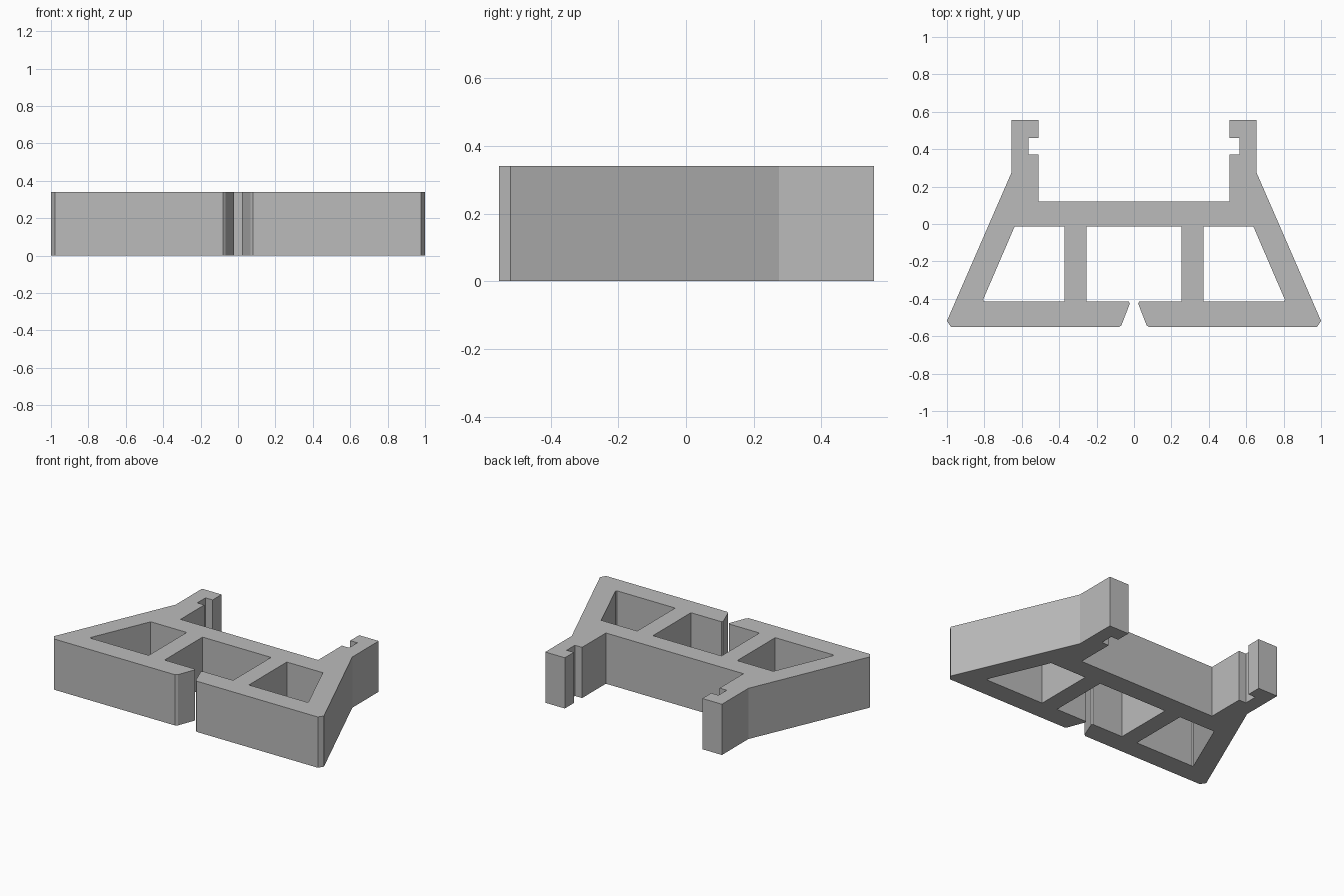
import bpy
import bmesh

cube = bpy.data.objects.get("Cube")
if cube:
    bpy.data.objects.remove(cube, do_unlink=True)

HEIGHT = 0.34

grey = bpy.data.materials.new("plain grey")
grey.use_nodes = True
colour = (0.5, 0.5, 0.5, 1)
grey.diffuse_color = colour
grey.node_tree.nodes["Principled BSDF"].inputs["Base Color"].default_value = colour


def mirrored(points):
    return [(-x, y) for x, y in reversed(points)]


# Left half of the outline: notched arm, sloped side, base, slot lip, middle cell
half = [
    (0.51, 0.12), (0.51, 0.372), (0.563, 0.372), (0.563, 0.46),
    (0.51, 0.46), (0.51, 0.555), (0.655, 0.555), (0.655, 0.275),
    (1.0, -0.518), (0.978, -0.552),
    (0.08, -0.552), (0.067, -0.541), (0.022, -0.425), (0.028, -0.415),
    (0.254, -0.415), (0.254, -0.013),
]
# Closed cell beside each upright rib
cell = [(0.371, -0.013), (0.638, -0.013), (0.807, -0.405),
        (0.803, -0.415), (0.371, -0.415)]

# Flat profile with two holes, extruded upward
bm = bmesh.new()
for loop in (half + mirrored(half), cell, mirrored(cell)):
    verts = [bm.verts.new((x, y, 0)) for x, y in loop]
    for a, b in zip(verts, verts[1:] + verts[:1]):
        bm.edges.new((a, b))
bmesh.ops.triangle_fill(bm, use_beauty=True, edges=bm.edges[:])
result = bmesh.ops.extrude_face_region(bm, geom=bm.faces[:], use_keep_orig=True)
top = [v for v in result["geom"] if isinstance(v, bmesh.types.BMVert)]
bmesh.ops.translate(bm, verts=top, vec=(0, 0, HEIGHT))
bmesh.ops.recalc_face_normals(bm, faces=bm.faces[:])

mesh = bpy.data.meshes.new("bracket")
bm.to_mesh(mesh)
bm.free()
mesh.materials.append(grey)
bracket = bpy.data.objects.new("bracket", mesh)
bpy.context.collection.objects.link(bracket)
